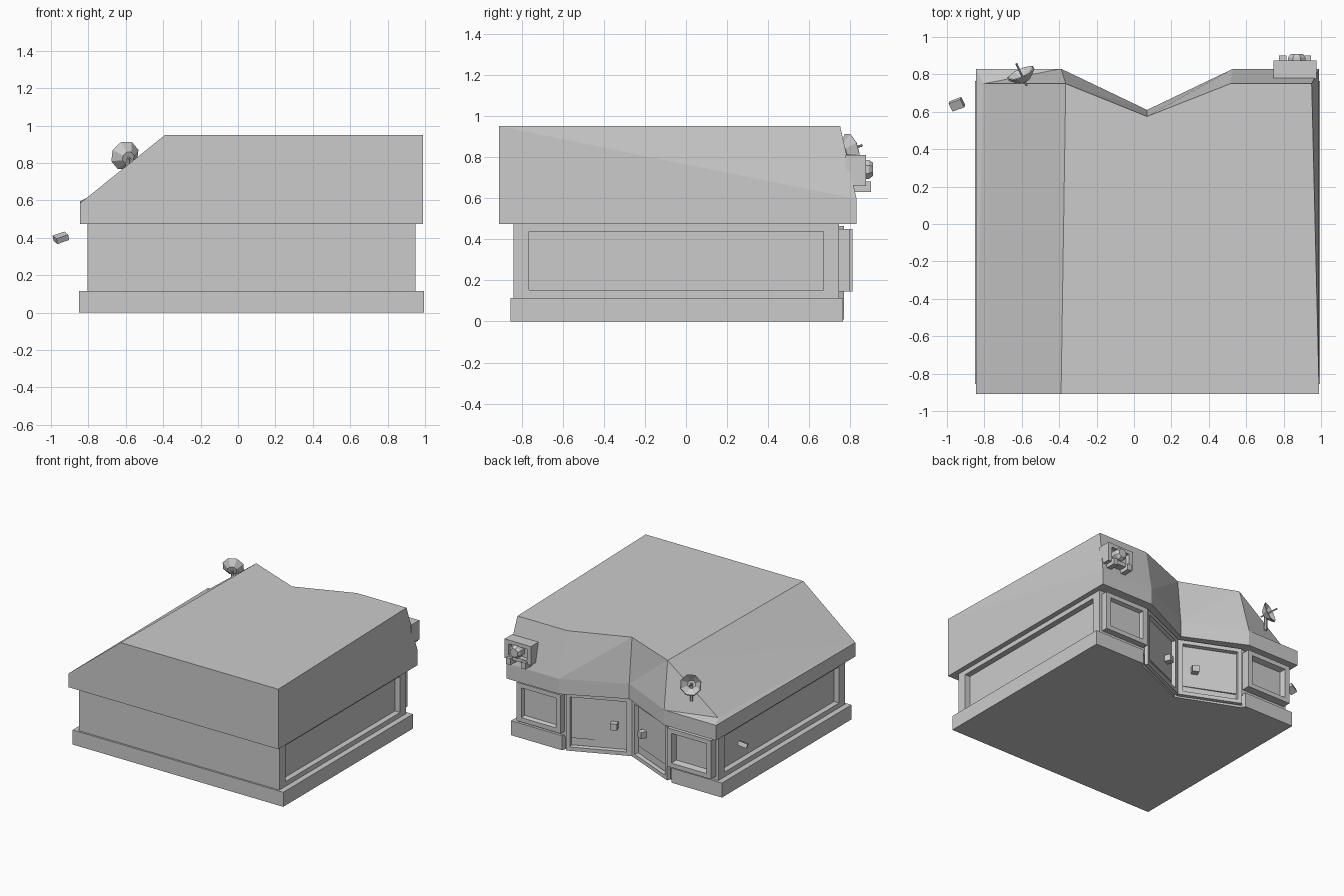
import bpy, bmesh
from math import radians
from mathutils import Vector, Euler

if "Cube" in bpy.data.objects:
    bpy.data.objects.remove(bpy.data.objects["Cube"])


def make(name, verts, faces):
    me = bpy.data.meshes.new(name)
    me.from_pydata([tuple(v) for v in verts], [], faces)
    bm = bmesh.new()
    bm.from_mesh(me)
    bmesh.ops.recalc_face_normals(bm, faces=bm.faces)
    bm.to_mesh(me)
    bm.free()
    ob = bpy.data.objects.new(name, me)
    bpy.context.collection.objects.link(ob)
    return ob


def prism(name, pts, z0, z1):
    n = len(pts)
    v = [(x, y, z) for z in (z0, z1) for x, y in pts]
    f = [list(range(n)), list(range(n, 2 * n))]
    f += [(i, (i + 1) % n, n + (i + 1) % n, n + i) for i in range(n)]
    return make(name, v, f)


def box(name, lo, hi):
    return prism(name, [(lo[0], lo[1]), (hi[0], lo[1]), (hi[0], hi[1]), (lo[0], hi[1])], lo[2], hi[2])


def frame(name, p0, p1, z0, z1, side, edge, depth, taper=0.0, near=None):
    """Rectangular ring standing on the line p0-p1, pushed out to its left."""
    a, b = Vector((*p0, 0)), Vector((*p1, 0))
    u = (b - a).normalized()
    out = Vector((-u.y, u.x, 0))
    w = (b - a).length
    far = side if near is None else near

    def rect(s, t, e, d):
        return [a + u * q + out * d + Vector((0, 0, z))
                for q, z in ((s, z0 + e), (w - t, z0 + e), (w - t, z1 - e), (s, z1 - e))]
    loops = [rect(0, 0, 0, 0), rect(0, 0, 0, depth), rect(side, far, edge, depth),
             rect(side + taper, far + taper, edge + taper, 0)]
    faces = []
    for k in range(4):
        m = (k + 1) % 4
        faces += [(4 * k + i, 4 * k + (i + 1) % 4, 4 * m + (i + 1) % 4, 4 * m + i) for i in range(4)]
    return make(name, sum(loops, []), faces)


def lathe(name, profile, sides, loc, axis, turn=22.5):
    """Low-poly turned part: (radius, height) profile along an axis."""
    rot = Vector(axis).to_track_quat('Z', 'Y')
    verts, faces, n = [], [], sides
    for r, h in profile:
        for i in range(n):
            p = Vector((r, 0, h))
            p.rotate(Euler((0, 0, radians(turn + 360 * i / n))))
            verts.append(Vector(loc) + rot @ p)
    for k in range(len(profile) - 1):
        faces += [(k * n + i, k * n + (i + 1) % n, (k + 1) * n + (i + 1) % n, (k + 1) * n + i)
                  for i in range(n)]
    faces += [list(range(n)), list(range((len(profile) - 1) * n, len(profile) * n))]
    return make(name, verts, faces)


# Plinth and wall core, both notched at the back
prism("plinth", [(-.85, -.855), (.995, -.855), (.995, .765), (.55, .765), (.54, .735),
                 (.07, .54), (-.4, .735), (-.41, .765), (-.85, .765)], 0, .115)
prism("wall_core", [(-.76, -.84), (.905, -.84), (.905, .745), (.53, .745),
                    (.07, .545), (-.39, .745), (-.76, .745)], .1, .48)

# Long side walls with recessed panels
frame("right_wall_frame", (.905, .745), (.905, -.84), .115, .475, .075, .037, .045)
frame("left_wall_frame", (-.76, -.84), (-.76, .745), .115, .475, .075, .037, .045, near=.075)

# Roof: eave band, sloped back, chamfered left side
A, H, B = (-.845, -.91), (-.39, -.91), (.99, -.91)
back = [(.99, .83), (.53, .83), (.07, .61), (-.39, .83), (-.845, .83)]
top = [(.95, .75, .95), (.515, .75, .95), (.07, .575, .95), (-.365, .75, .95), (-.805, .75, .615)]
verts = [(*A, .475), (*B, .475), (*A, .585), (*H, .95), (*B, .95)]
verts += [(x, y, .475) for x, y in back]          # 5-9
verts += [(x, y, .595) for x, y in back]          # 10-14
verts += top                                      # 15-19
faces = [(0, 1, 5, 6, 7, 8, 9), (0, 1, 4, 3, 2), (1, 5, 10, 4), (4, 10, 15),
         (3, 4, 15, 16, 17, 18), (2, 3, 18), (2, 18, 19), (0, 2, 14, 9), (2, 19, 14)]
for i in range(4):
    faces.append((5 + i, 6 + i, 11 + i, 10 + i))
    faces += [(10 + i, 11 + i, 16 + i), (10 + i, 16 + i, 15 + i)]
make("roof", verts, faces)

# Back windows: protruding frames with panes
for side, x0, x1, d in (("right", .54, .925, .05), ("left", -.785, -.4, .065)):
    frame(side + "_window_frame", (x0, .745), (x1, .745), .145, .45, .04, .035, d, .015)
    box(side + "_window_pane", (x0 + .03, .74, .17), (x1 - .03, .765, .425))

# Angled doors in the notch, each with a knob
for side, s in (("right", 1), ("left", -1)):
    p, q = (.07 + s * .01, .549), (.07 + s * .455, .742)
    if s < 0:
        p, q = q, p
    near, far = (.04, .03) if s > 0 else (.03, .04)
    frame(side + "_door_frame", p, q, .01, .465, near, .03, .03, .005, far)
    knob = box(side + "_door_knob", (-.025, -.01, -.025), (.025, .045, .025))
    knob.location = (.07 + s * .13, .605, .235)
    knob.rotation_euler = (0, 0, s * radians(23.5))

# Loose tilted handle beside the left wall
tab = box("side_handle", (-.035, -.025, -.016), (.035, .025, .016))
tab.location = (-.947, .64, .4)
tab.rotation_euler = (radians(20), radians(-18), radians(20))

# Octagonal dish with feed rod
axis = Vector((-.4, .87, .28)).normalized()
c = Vector((-.605, .805, .84))
lathe("dish", [(.035, -.045), (.082, .0), (.076, .004), (.03, -.035)], 8, c, axis)
lathe("dish_rod", [(.006, -.075), (.006, .06)], 6, c, axis)
lathe("dish_mount", [(.012, 0), (.012, .14)], 6, c - axis * .035 - Vector((0, 0, .13)), (0, 0, 1))

# Floodlight unit at the back right corner
frame("lamp_housing", (.745, .775), (.975, .775), .66, .81, .035, .03, .1, .01)
box("lamp_back", (.76, .77, .67), (.96, .845, .8))
lathe("lamp_lens", [(.05, 0), (.05, .05), (.035, .07)], 8, (.87, .84, .74), (0, 1, 0))
for i, x in enumerate((.775, .905)):
    box(f"lamp_bracket_{i + 1}", (x, .81, .63), (x + .04, .9, .68))
